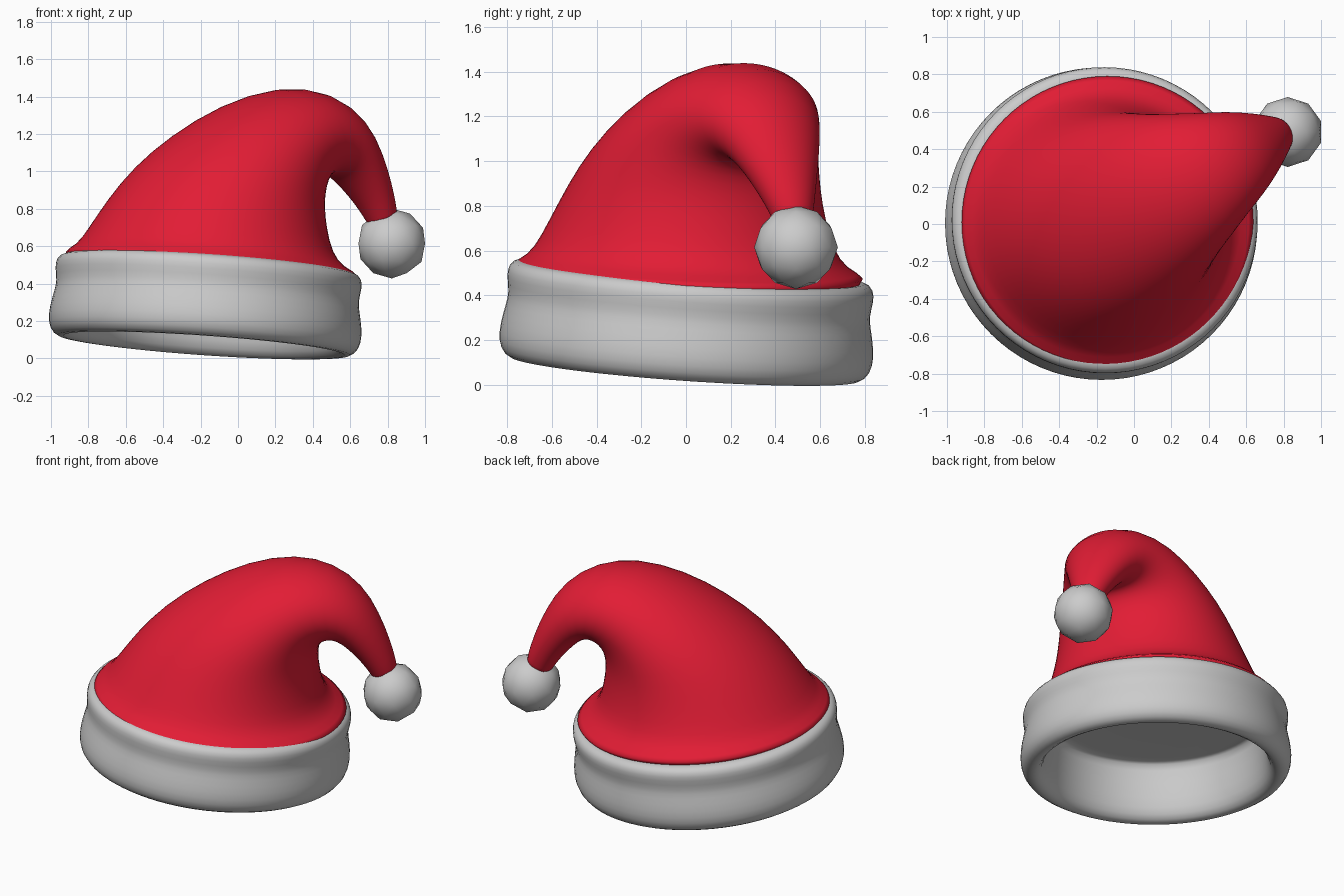
import bpy, bmesh, math
from mathutils import Vector

if "Cube" in bpy.data.objects:
    bpy.data.objects.remove(bpy.data.objects["Cube"])

SEG = 40


def loft(name, rings, cap_start=False, cap_end=False):
    """Skin a list of closed rings into a smooth object."""
    bm = bmesh.new()
    loops = [[bm.verts.new(p) for p in ring] for ring in rings]
    for a, b in zip(loops, loops[1:]):
        for i in range(len(a)):
            j = (i + 1) % len(a)
            bm.faces.new((a[i], a[j], b[j], b[i]))
    if cap_start:
        bm.faces.new(loops[0][::-1])
    if cap_end:
        bm.faces.new(loops[-1])
    bmesh.ops.recalc_face_normals(bm, faces=bm.faces)
    for f in bm.faces:
        f.smooth = True
    mesh = bpy.data.meshes.new(name)
    bm.to_mesh(mesh)
    bm.free()
    obj = bpy.data.objects.new(name, mesh)
    bpy.context.collection.objects.link(obj)
    sub = obj.modifiers.new("smooth", 'SUBSURF')
    sub.levels = sub.render_levels = 1
    return obj


# Fur brim: tilted turned profile (radius, height), closed inside by a flat lining
profile = [(0.02, .37), (0.55, .37), (0.66, .37), (0.67, .35), (0.685, .12), (0.705, .03),
           (0.755, -.01), (0.815, .01), (0.843, .07), (0.84, .15), (0.82, .24), (0.81, .29),
           (0.825, .36), (0.823, .41), (0.785, .445), (0.70, .43)]
tilt = Vector((0, 0, 1)).rotation_difference(Vector((.07, .07, 1)))
origin = Vector((-.183, -.006, .07))
angles = [2 * math.pi * i / SEG for i in range(SEG)]
loft("fur_brim", [[origin + tilt @ Vector((r * math.cos(a), r * math.sin(a), h)) for a in angles]
                  for r, h in profile], cap_start=True)

# Cloth cone: rings that fan round the crook of the bend
# (outer u, outer z, inner u, inner z, sideways radius), u runs along the droop direction
sections = [(-.74, .53, .74, .39, .74), (-.80, .58, .82, .435, .81), (-.72, .612, .715, .475, .715),
            (-.655, .70, .65, .56, .66), (-.545, .86, .625, .68, .605), (-.39, 1.035, .61, .80, .555),
            (-.17, 1.205, .62, .90, .505), (.11, 1.365, .65, .96, .435), (.42, 1.458, .69, .985, .365),
            (.69, 1.43, .73, .98, .295), (.89, 1.295, .77, .95, .24), (.995, 1.12, .82, .90, .19),
            (1.065, .95, .89, .82, .14), (1.11, .79, .95, .73, .095), (1.11, .74, .97, .69, .085)]
along = Vector((.89, .456, 0))
side = Vector((-.456, .89, 0))
base = Vector((-.147, .008, 0))
rings = []
for ou, oz, iu, iz, rv in sections:
    outer = base + along * ou + Vector((0, 0, oz))
    inner = base + along * iu + Vector((0, 0, iz))
    mid, half = (outer + inner) / 2, (inner - outer) / 2
    rings.append([mid + half * math.cos(a) + side * rv * math.sin(a) for a in angles])
cone = loft("cloth_cone", rings, cap_end=True)
red = bpy.data.materials.new("red_cloth")
red.diffuse_color = (.76, .012, .035, 1)
red.use_nodes = True
red.node_tree.nodes["Principled BSDF"].inputs["Base Color"].default_value = red.diffuse_color
cone.data.materials.append(red)

# Pompom on the tip
bpy.ops.mesh.primitive_ico_sphere_add(subdivisions=2, radius=.187, location=(.822, .492, .615))
pom = bpy.context.object
pom.name = "pompom"
bpy.ops.object.shade_smooth()
